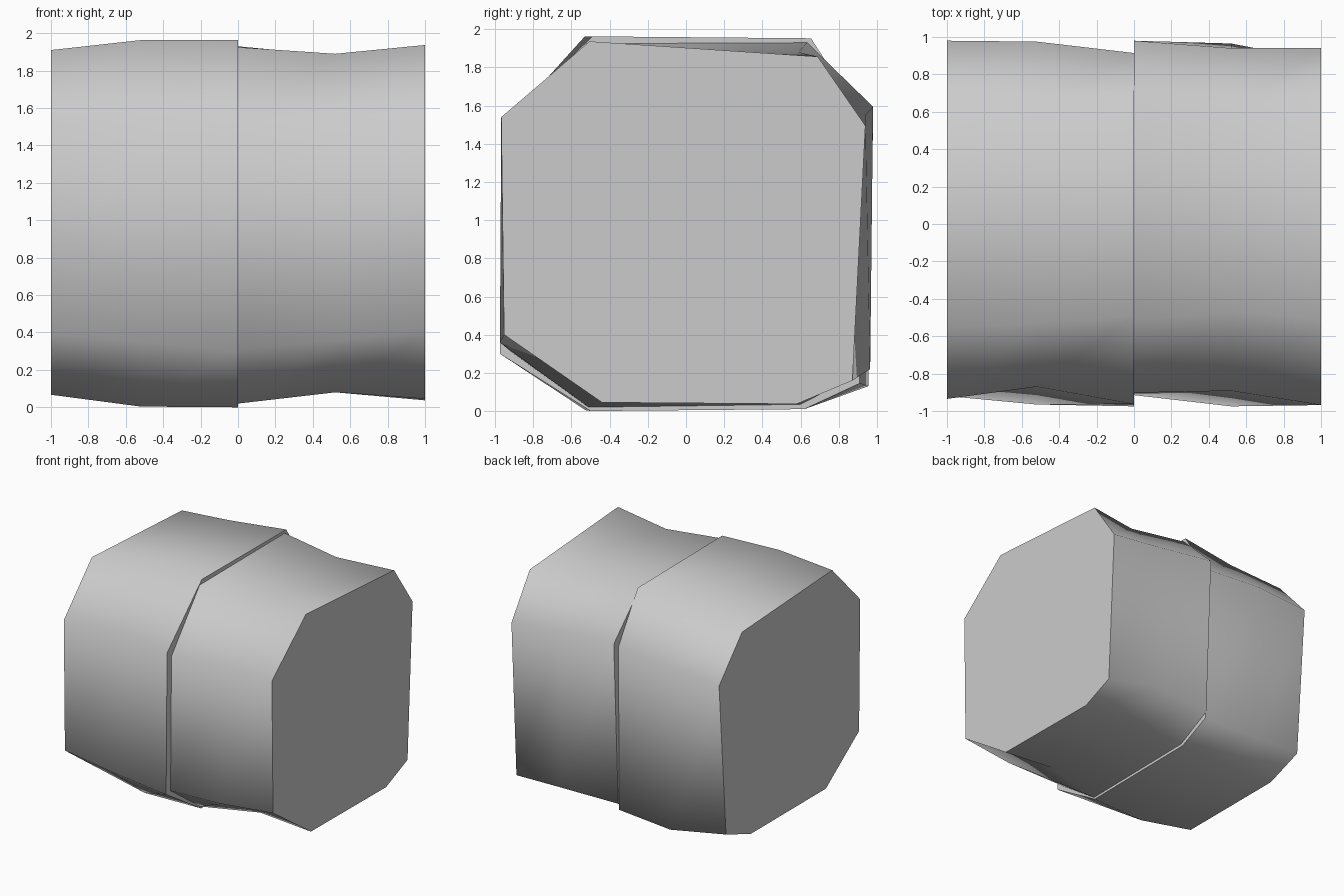
import bpy, bmesh

# Uneven eight-sided sections (y, z), running from the upper front edge over the top
LEFT = [
    (-1.0, [(-.935, 1.515), (-.555, 1.91), (.667, 1.845), (.98, 1.50),
            (.885, .19), (.55, .067), (-.47, .067), (-.92, .39)]),
    (-.52, [(-.87, 1.52), (-.53, 1.963), (.615, 1.91), (.975, 1.54),
            (.955, .13), (.6, .015), (-.525, .004), (-.965, .35)]),
    (0.0, [(-.963, 1.51), (-.49, 1.963), (.655, 1.953), (.914, 1.55),
           (.91, .145), (.62, .01), (-.5, .0), (-.975, .30)]),
]
RIGHT = [
    (0.0, [(-.902, 1.46), (-.52, 1.925), (.635, 1.93), (.98, 1.595),
           (.92, .20), (.6, .035), (-.51, .02), (-.915, .31)]),
    (.52, [(-.892, 1.5), (-.47, 1.89), (.59, 1.88), (.94, 1.55),
           (.965, .22), (.52, .08), (-.44, .08), (-.975, .36)]),
    (1.0, [(-.968, 1.54), (-.505, 1.937), (.69, 1.857), (.94, 1.495),
           (.872, .16), (.58, .037), (-.44, .045), (-.953, .40)]),
]


def loft_block(name, sections):
    """Skin the sections with smooth sides and flat end caps."""
    bm = bmesh.new()
    rings = [[bm.verts.new((x, y, z)) for y, z in ring] for x, ring in sections]
    for a, b in zip(rings, rings[1:]):
        for i in range(len(a)):
            j = (i + 1) % len(a)
            bm.faces.new((a[i], a[j], b[j], b[i])).smooth = True
    for cap in (rings[0], rings[-1]):
        face = bm.faces.new(cap)
        for edge in face.edges:
            edge.smooth = False
    bmesh.ops.recalc_face_normals(bm, faces=bm.faces[:])
    mesh = bpy.data.meshes.new(name)
    bm.to_mesh(mesh)
    bm.free()
    bpy.context.collection.objects.link(bpy.data.objects.new(name, mesh))


# Two roughly hewn blocks meeting in the middle
loft_block("left_block", LEFT)
loft_block("right_block", RIGHT)
